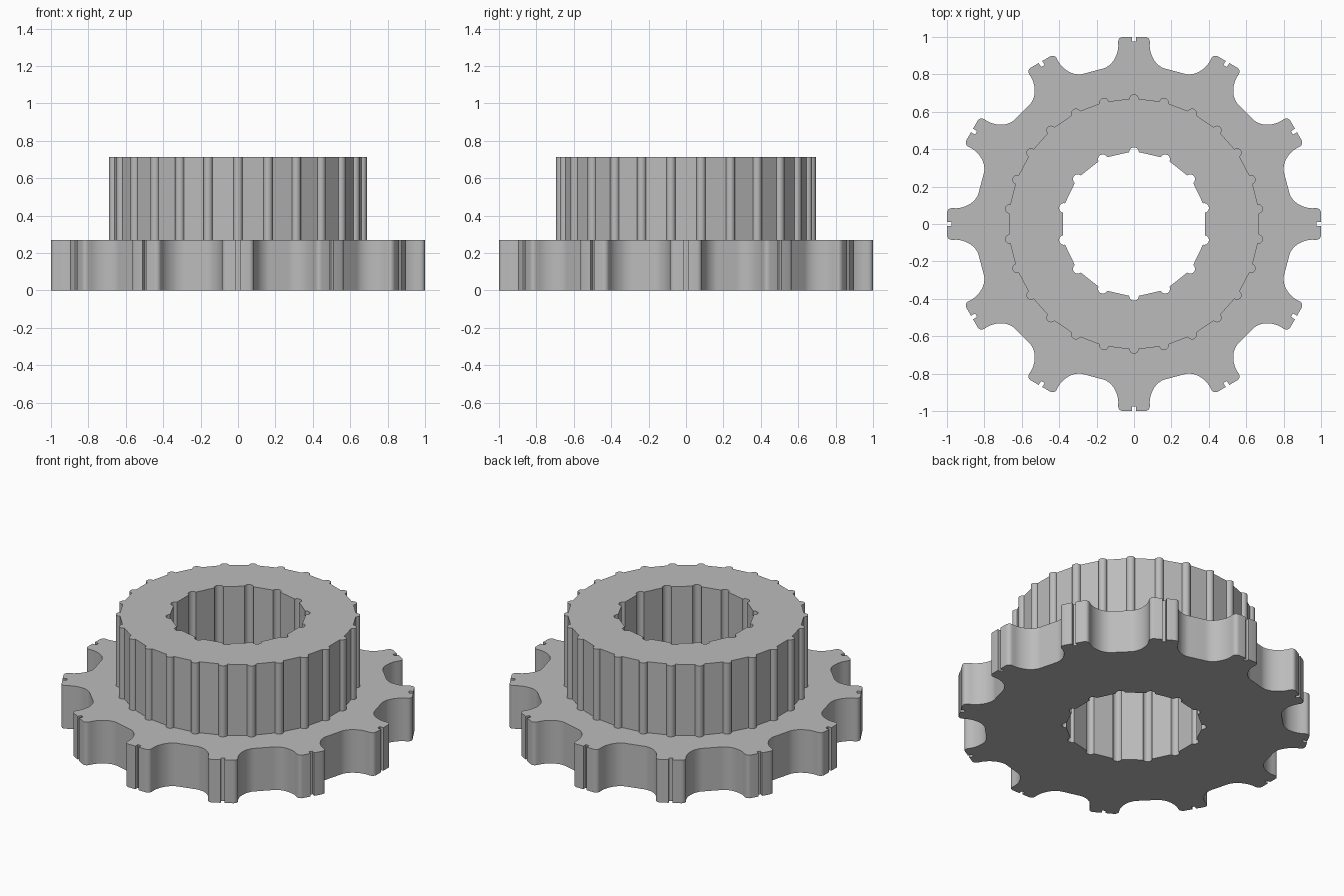
import bpy
import bmesh
from math import cos, sin, pi, radians
from mathutils import Vector, Matrix

cube = bpy.data.objects.get("Cube")
if cube:
    bpy.data.objects.remove(cube, do_unlink=True)

GREY = (0.5, 0.5, 0.5, 1.0)
metal = bpy.data.materials.new("grey metal")
metal.use_nodes = True
metal.diffuse_color = GREY
metal.node_tree.nodes["Principled BSDF"].inputs["Base Color"].default_value = GREY


def repeat(pattern, count):
    """Repeat a profile drawn around the +y axis clockwise about the centre."""
    loop = []
    for i in range(count):
        turn = Matrix.Rotation(-2 * pi * i / count, 2)
        loop += [turn @ Vector(p) for p in pattern]
    return loop


def ribbed(radius, rib, count, steps=10):
    """Ring of flat panels with a half-round rib between each pair."""
    arc = [pi - pi * i / steps for i in range(steps + 1)]
    return repeat([(rib * cos(a), radius + rib * sin(a)) for a in arc], count)


def smooth_path(points, steps=4):
    """Catmull-Rom curve through the inner points."""
    out = []
    for a, b, c, d in zip(points, points[1:], points[2:], points[3:]):
        a, b, c, d = map(Vector, (a, b, c, d))
        for i in range(steps):
            t = i / steps
            out.append((b * 2 + (c - a) * t + (a * 2 - b * 5 + c * 4 - d) * t ** 2
                        + (b * 3 - a - c * 3 + d) * t ** 3) / 2)
    out.append(Vector(points[-2]))
    return out


def extrude_ring(name, outer, inner, bottom, top):
    """Solid between two outlines, extruded upward."""
    bm = bmesh.new()
    edges = []
    for loop in (outer, inner):
        verts = [bm.verts.new((p.x, p.y, bottom)) for p in loop]
        edges += [bm.edges.new((v, verts[i - 1])) for i, v in enumerate(verts)]
    bmesh.ops.triangle_fill(bm, use_beauty=True, use_dissolve=False, edges=edges)
    lifted = bmesh.ops.extrude_face_region(bm, geom=bm.faces[:], use_keep_orig=True)
    moved = [g for g in lifted["geom"] if isinstance(g, bmesh.types.BMVert)]
    bmesh.ops.translate(bm, verts=moved, vec=(0, 0, top - bottom))
    bmesh.ops.recalc_face_normals(bm, faces=bm.faces[:])
    mesh = bpy.data.meshes.new(name)
    bm.to_mesh(mesh)
    bm.free()
    mesh.materials.append(metal)
    obj = bpy.data.objects.new(name, mesh)
    bpy.context.collection.objects.link(obj)
    bpy.ops.object.select_all(action="DESELECT")
    obj.select_set(True)
    bpy.context.view_layer.objects.active = obj
    bpy.ops.object.shade_smooth_by_angle(angle=radians(30))
    return obj


# Half a tooth: notch, flat tip, rounded corner, then the concave gullet
tip = [Vector(p) for p in ((0.011, 0.975), (0.011, 1.0), (0.06, 1.0))]
corner = [Vector((0.06 + 0.025 * sin(a), 0.975 + 0.025 * cos(a)))
          for a in (radians(d) for d in (22, 45, 68, 90))]
flank = smooth_path([(0.085, 0.98), (0.084, 0.952), (0.088, 0.922), (0.1, 0.89),
                     (0.12, 0.86), (0.15, 0.837), (0.185, 0.826), (0.219, 0.817)])
half = tip + corner + flank
tooth = [Vector((-p.x, p.y)) for p in reversed(half)] + half

# Outlines
teeth = repeat(tooth, 12)
hub_outline = ribbed(0.669, 0.025, 26)
bore = ribbed(0.384, 0.026, 14)

# Toothed disc and the ribbed hub standing on it
extrude_ring("toothed_disc", teeth, bore, 0.0, 0.27)
extrude_ring("ribbed_hub", hub_outline, bore, 0.27, 0.715)
